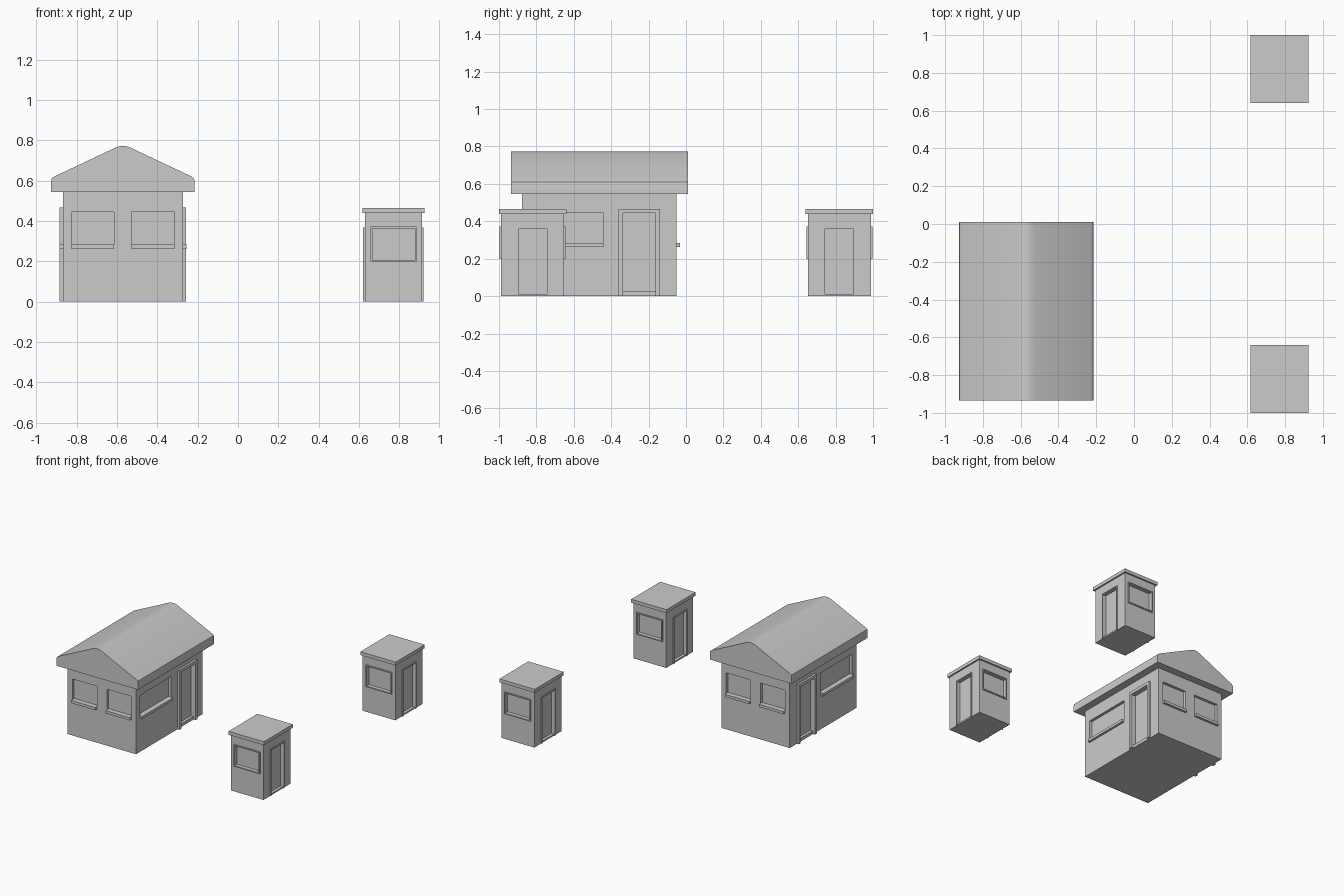
import bpy, bmesh

if "Cube" in bpy.data.objects:
    bpy.data.objects.remove(bpy.data.objects["Cube"])


def add_box(bm, lo, hi):
    lo, hi = [min(a, b) for a, b in zip(lo, hi)], [max(a, b) for a, b in zip(lo, hi)]
    verts = bmesh.ops.create_cube(bm, size=1)["verts"]
    for v in verts:
        v.co = [l + (c + 0.5) * (h - l) for l, c, h in zip(lo, v.co, hi)]


def finish(bm, name):
    me = bpy.data.meshes.new(name)
    bm.to_mesh(me)
    bm.free()
    ob = bpy.data.objects.new(name, me)
    bpy.context.collection.objects.link(ob)
    return ob


def wall_box(bm, wall, u, d, z):
    """Box on a wall: u along it, d outward from its plane, z up."""
    axis, pos, sign = wall
    a, b = pos + sign * d[0], pos + sign * d[1]
    if axis == "x":
        add_box(bm, (a, u[0], z[0]), (b, u[1], z[1]))
    else:
        add_box(bm, (u[0], a, z[0]), (u[1], b, z[1]))


def frame(bm, wall, u, z, w, out, bottom):
    """Raised trim around the opening u, z."""
    d = (-0.005, out)
    low = z[0] - w if bottom else 0
    for a, b in ((u[0] - w, u[0]), (u[1], u[1] + w)):
        wall_box(bm, wall, (a, b), d, (low, z[1] + w))
    wall_box(bm, wall, u, d, (z[1], z[1] + w))
    if bottom:
        wall_box(bm, wall, u, d, (low, z[0]))


def walls_with_recesses(name, lo, hi, recesses, depth):
    bm = bmesh.new()
    add_box(bm, lo, hi)
    body = finish(bm, name)
    bm = bmesh.new()
    for wall, u, z in recesses:
        wall_box(bm, wall, u, (-depth, 0.05), z)
    cutter = finish(bm, name + "_cutter")
    cutter.hide_render = True
    mod = body.modifiers.new("recesses", "BOOLEAN")
    mod.object = cutter
    mod.solver = "EXACT"
    bpy.context.view_layer.objects.active = body
    bpy.ops.object.modifier_apply(modifier=mod.name)
    bpy.data.objects.remove(cutter)


# House walls, window sills and door frames
X0, X1, Y0, Y1 = -0.868, -0.274, -0.877, -0.05
ends = [("y", Y0, -1), ("y", Y1, 1)]
sides = [("x", X0, -1), ("x", X1, 1)]
windows = [(w, u) for w in ends for u in ((-0.827, -0.614), (-0.528, -0.315))]
windows += [(w, (-0.825, -0.44)) for w in sides]
door_u, door_z = (-0.338, -0.162), (0.025, 0.443)
recesses = [(w, u, (0.283, 0.444)) for w, u in windows]
recesses += [(w, door_u, door_z) for w in sides]
walls_with_recesses("house_walls", (X0, Y0, 0), (X1, Y1, 0.55), recesses, 0.022)

bm = bmesh.new()
for w, u in windows:
    wall_box(bm, w, u, (-0.022, 0.018), (0.262, 0.283))
finish(bm, "house_window_sills")
bm = bmesh.new()
for w in sides:
    frame(bm, w, door_u, door_z, 0.024, 0.017, False)
finish(bm, "house_door_frames")

# House roof: rounded gable profile extruded along y
half = [(0.356, 0.545), (0.356, 0.598), (0.353, 0.611), (0.343, 0.62), (0.07, 0.749),
        (0.05, 0.759), (0.034, 0.766), (0.017, 0.771)]
profile = half + [(0, 0.773)] + [(-x, z) for x, z in reversed(half)]
bm = bmesh.new()
face = bm.faces.new([bm.verts.new((x - 0.571, -0.935, z)) for x, z in profile])
ext = bmesh.ops.extrude_face_region(bm, geom=[face])["geom"]
bmesh.ops.translate(bm, vec=(0, 0.945, 0),
                    verts=[g for g in ext if isinstance(g, bmesh.types.BMVert)])
bmesh.ops.recalc_face_normals(bm, faces=bm.faces)
roof = finish(bm, "house_roof")
bpy.context.view_layer.objects.active = roof
roof.select_set(True)
bpy.ops.object.shade_smooth_by_angle()

# Two booths: windows front and back, doors left and right
for name, cy in (("front_booth", -0.82), ("back_booth", 0.82)):
    x0, x1, y0, y1 = 0.629, 0.913, cy - 0.168, cy + 0.168
    openings = [(("y", y, s), (0.667, 0.877), (0.208, 0.363), True) for y, s in ((y0, -1), (y1, 1))]
    openings += [(("x", x, s), (cy - 0.076, cy + 0.076), (0.012, 0.36), False)
                 for x, s in ((x0, -1), (x1, 1))]
    walls_with_recesses(name + "_walls", (x0, y0, 0), (x1, y1, 0.445),
                        [o[:3] for o in openings], 0.022)
    bm = bmesh.new()
    for wall, u, z, is_window in openings:
        frame(bm, wall, u, z, 0.009, 0.008, is_window)
    finish(bm, name + "_frames")
    bm = bmesh.new()
    add_box(bm, (0.617, cy - 0.18, 0.439), (0.925, cy + 0.18, 0.466))
    finish(bm, name + "_roof")
